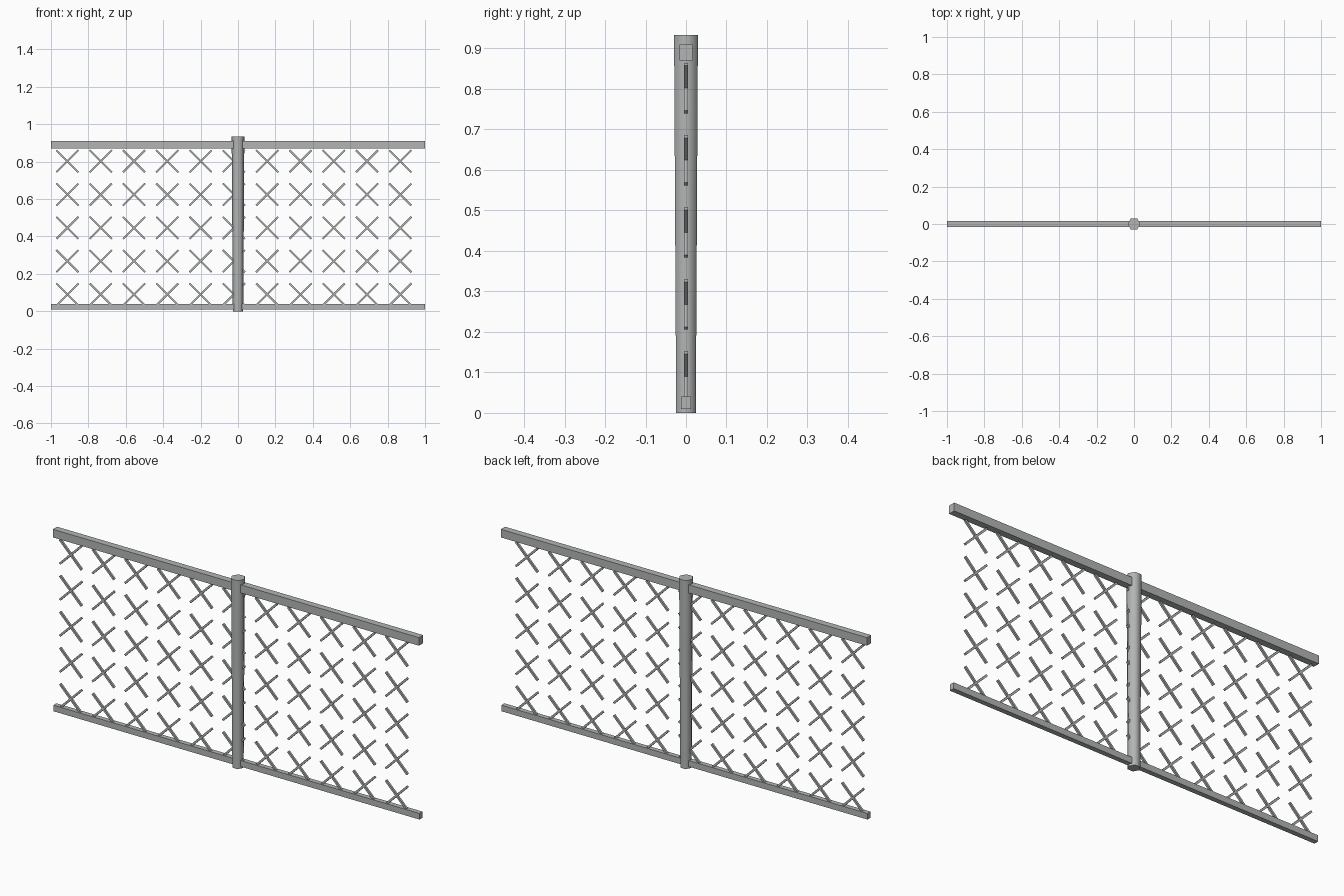
import bpy
import math

cube = bpy.data.objects.get("Cube")
if cube:
    bpy.data.objects.remove(cube, do_unlink=True)


def material(name, rgb):
    mat = bpy.data.materials.new(name)
    mat.use_nodes = True
    mat.diffuse_color = (*rgb, 1)
    mat.node_tree.nodes["Principled BSDF"].inputs["Base Color"].default_value = (*rgb, 1)
    return mat


STEEL = material("galvanised grey", (0.45, 0.46, 0.46))


def bar(name, location, size, tilt=0):
    bpy.ops.mesh.primitive_cube_add(size=1, location=location, rotation=(0, tilt, 0))
    obj = bpy.context.object
    obj.name = name
    obj.scale = size
    obj.data.materials.append(STEEL)
    return obj


# Horizontal rails
bar("top_rail", (0, 0, 0.89), (2, 0.033, 0.04))
bar("bottom_rail", (0, 0, 0.025), (2, 0.024, 0.03))

# Six-sided post, slightly wider at the top, corners on the x axis
HEIGHT = 0.933
bpy.ops.mesh.primitive_cone_add(vertices=6, radius1=0.028, radius2=0.034, depth=HEIGHT,
                                location=(0, 0, HEIGHT / 2), rotation=(0, 0, math.radians(30)))
post = bpy.context.object
post.name = "post"
post.data.materials.append(STEEL)
bpy.ops.object.shade_smooth_by_angle(angle=math.radians(65))

# Grid of wire crosses between the rails
STEP = 0.178
for row in range(5):
    for col in range(11):
        centre = (-0.912 + col * STEP, 0, 0.09 + row * STEP)
        for side, tilt in (("rising", -45), ("falling", 45)):
            bar(f"mesh_{side}_wire_{row}_{col}", centre, (0.167, 0.01, 0.01), math.radians(tilt))
